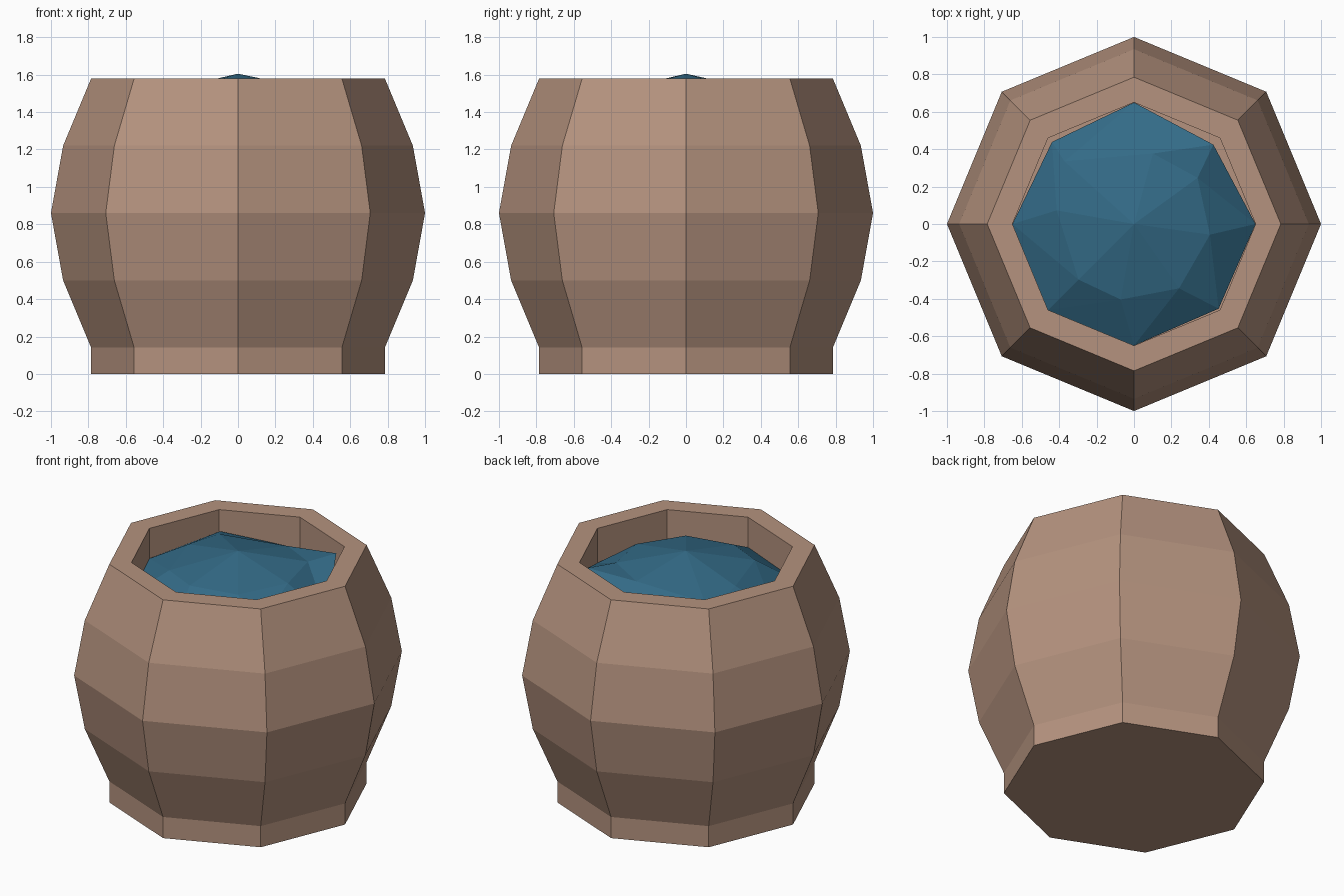
import bpy
from math import cos, sin, radians

if "Cube" in bpy.data.objects:
    bpy.data.objects.remove(bpy.data.objects["Cube"])

SIDES = 8


def material(name, colour):
    m = bpy.data.materials.new(name)
    m.diffuse_color = (*colour, 1)
    m.use_nodes = True
    m.node_tree.nodes["Principled BSDF"].inputs["Base Color"].default_value = m.diffuse_color
    return m


def make_object(name, verts, faces, mat):
    me = bpy.data.meshes.new(name)
    me.from_pydata(verts, [], faces)
    me.materials.append(mat)
    ob = bpy.data.objects.new(name, me)
    bpy.context.collection.objects.link(ob)
    return ob


def polar(r, deg, z):
    return (r * cos(radians(deg)), r * sin(radians(deg)), z)


def bridge(a, b):
    """Quads between two rings of vertices starting at indices a and b."""
    return [(a + i, a + (i + 1) % SIDES, b + (i + 1) % SIDES, b + i)
            for i in range(SIDES)]


wood = material("wood", (0.46, 0.29, 0.21))
water_blue = material("water_blue", (0.033, 0.145, 0.24))

# Barrel: bulging octagonal outside, flat rim, hollow inside
profile = [(0.785, 0), (0.785, 0.14), (0.935, 0.50), (1.0, 0.86),
           (0.935, 1.22), (0.785, 1.58), (0.65, 1.58), (0.65, 0.14)]
verts = [polar(r, 45 * i, z) for r, z in profile for i in range(SIDES)]
faces = [f for k in range(len(profile) - 1)
         for f in bridge(k * SIDES, (k + 1) * SIDES)]
last = (len(profile) - 1) * SIDES
faces.append(tuple(reversed(range(SIDES))))
faces.append(tuple(range(last, last + SIDES)))
make_object("barrel", verts, faces, wood)

# Water: uneven faceted mound, with radius and height for every 45 degrees
outer = [(0.65, 1.35), (0.60, 1.54), (0.65, 1.37), (0.62, 1.45),
         (0.65, 1.38), (0.65, 1.37), (0.65, 1.38), (0.64, 1.38)]
middle = [(0.41, -8, 1.52), (0.42, 36, 1.53), (0.39, 75, 1.52),
          (0.50, 138, 1.49), (0.42, 170, 1.51), (0.42, 225, 1.51),
          (0.41, 260, 1.51), (0.42, 305, 1.51)]
verts = [polar(r, 45 * i, z) for i, (r, z) in enumerate(outer)]
verts += [polar(*p) for p in middle] + [(0, 0, 1.605)]
faces = []
for a, b, c, d in bridge(0, SIDES):
    faces += [(a, b, c), (a, c, d), (d, c, 2 * SIDES)]
make_object("water", verts, faces, water_blue)
